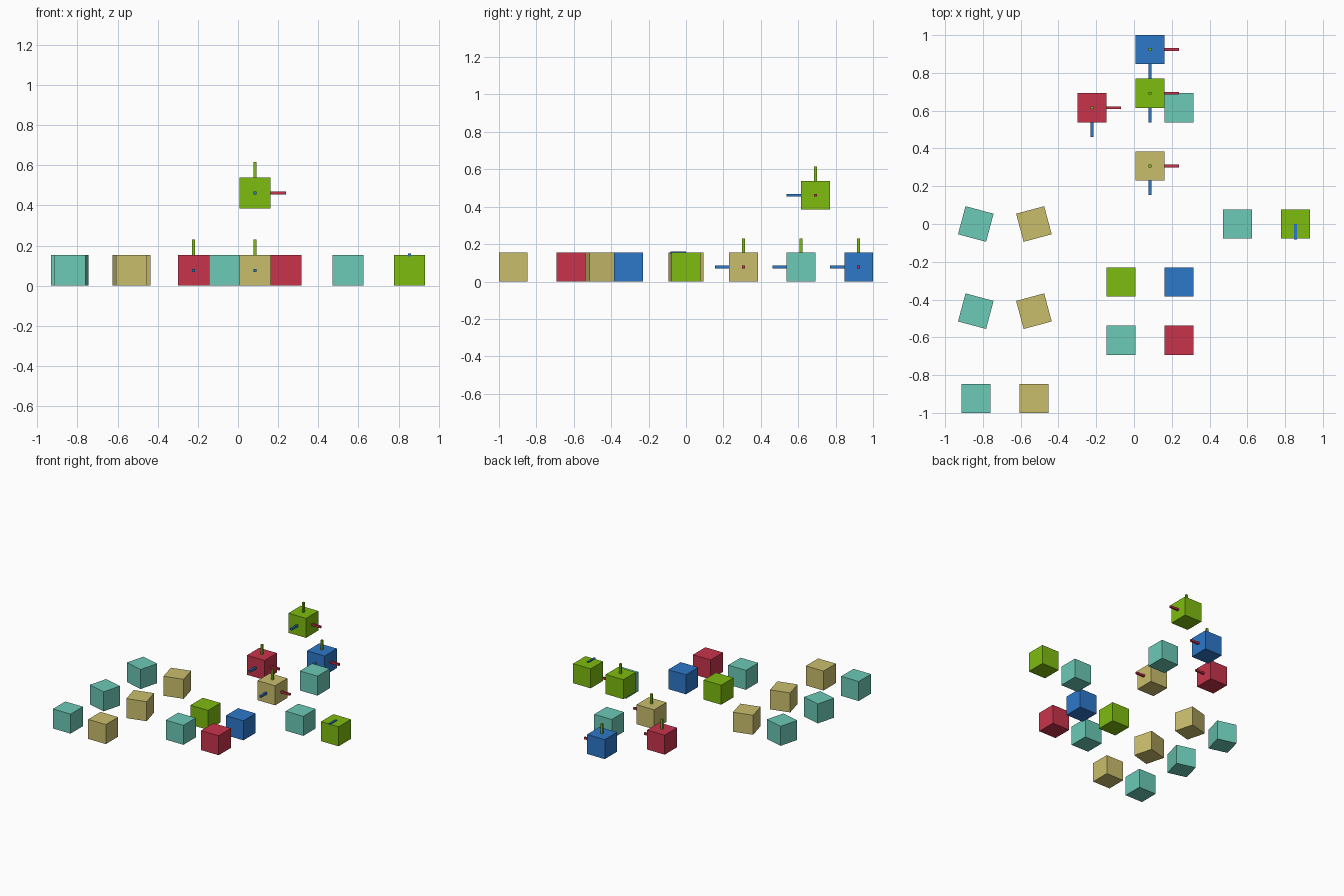
import bpy, math

if "Cube" in bpy.data.objects:
    bpy.data.objects.remove(bpy.data.objects["Cube"])

U = 2 / 13           # cube edge
SHIFT = 0.0086       # centres the layout on x
THICK = 0.1 * U      # axis bar thickness


def linear(v):
    v /= 255
    return v / 12.92 if v <= 0.04045 else ((v + 0.055) / 1.055) ** 2.4


def material(name, r, g, b):
    m = bpy.data.materials.new(name)
    m.diffuse_color = (linear(r), linear(g), linear(b), 1)
    m.use_nodes = True
    m.node_tree.nodes["Principled BSDF"].inputs["Base Color"].default_value = m.diffuse_color
    return m


MATS = {
    "teal": material("teal", 108, 202, 183),
    "tan": material("tan", 201, 190, 108),
    "red": material("red", 200, 52, 75),
    "green": material("green", 126, 188, 16),
    "blue": material("blue", 44, 120, 201),
}


def box(name, colour, centre, size, turn=0):
    bpy.ops.mesh.primitive_cube_add(size=1, location=centre,
                                    rotation=(0, 0, math.radians(turn)))
    ob = bpy.context.object
    ob.name = name
    ob.scale = size
    ob.data.materials.append(MATS[colour])
    return ob


def bar(name, colour, start, direction, length):
    centre = [s + d * length / 2 for s, d in zip(start, direction)]
    size = [length if d else THICK for d in direction]
    return box(name, colour, centre, size)


# Cubes: colour, x, y, base height (in cube edges), turn, has axis bars
CUBES = [
    ("teal", -5.5, 0, 0, -15, False),
    ("tan", -3.5, 0, 0, 15, False),
    ("teal", -5.5, -3, 0, -15, False),
    ("tan", -3.5, -3, 0, 15, False),
    ("teal", -5.5, -6, 0, 0, False),
    ("tan", -3.5, -6, 0, 0, False),
    ("green", -0.5, -2, 0, 0, False),
    ("blue", 1.5, -2, 0, 0, False),
    ("teal", -0.5, -4, 0, 0, False),
    ("red", 1.5, -4, 0, 0, False),
    ("teal", 3.5, 0, 0, 0, False),
    ("green", 5.5, 0, 0, 0, False),
    ("teal", 1.5, 4, 0, 0, False),
    ("tan", 0.5, 2, 0, 0, True),
    ("red", -1.5, 4, 0, 0, True),
    ("blue", 0.5, 6, 0, 0, True),
    ("green", 0.5, 4.5, 2.5, 0, True),
]

for colour, x, y, base, turn, has_bars in CUBES:
    c = (x * U + SHIFT, y * U, (base + 0.5) * U)
    box(colour + "_cube", colour, c, (U, U, U), turn)
    if has_bars:
        # Three bars running out from the cube centre
        bar("right_bar", "red", c, (1, 0, 0), U)
        bar("up_bar", "green", c, (0, 0, 1), U)
        bar("front_bar", "blue", c, (0, -1, 0), U)

# Short bar half sunk into the top of the rightmost cube
bar("top_bar", "blue", (5.5 * U + SHIFT, 0, U), (0, -1, 0), 0.082)
